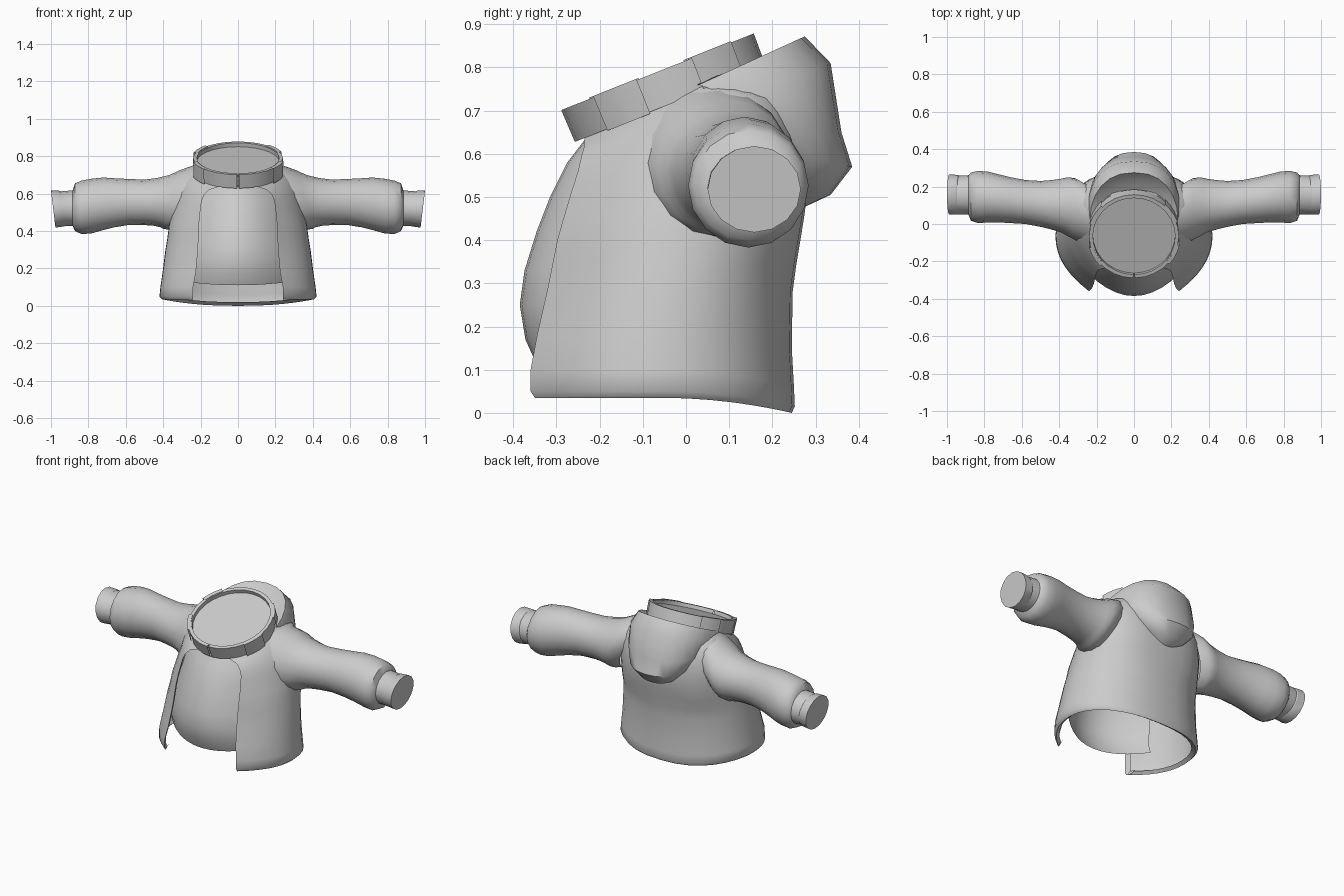
import bpy, bmesh, math
from mathutils import Matrix, Vector

if "Cube" in bpy.data.objects:
    bpy.data.objects.remove(bpy.data.objects["Cube"])

grey = bpy.data.materials.new("soft grey")
grey.diffuse_color = (0.6, 0.6, 0.6, 1)
grey.use_nodes = True
grey.node_tree.nodes["Principled BSDF"].inputs["Base Color"].default_value = grey.diffuse_color


def loft(name, rings, closed=False, cap=False, mirror=False, angle=40, hole=None):
    """Skin a list of equal-length point rings; hole(co) marks points to open up."""
    bm = bmesh.new()
    rows = [[bm.verts.new(p) for p in r] for r in rings]
    n = len(rows[0])
    for a, b in zip(rows, rows[1:]):
        for i in range(n if closed else n - 1):
            j = (i + 1) % n
            bm.faces.new((a[i], a[j], b[j], b[i]))
    if cap:
        bm.faces.new(rows[-1])
    bmesh.ops.recalc_face_normals(bm, faces=bm.faces)
    if hole:
        bmesh.ops.delete(bm, geom=[f for f in bm.faces if all(hole(v.co) for v in f.verts)],
                         context='FACES')
    me = bpy.data.meshes.new(name)
    bm.to_mesh(me)
    bm.free()
    me.materials.append(grey)
    ob = bpy.data.objects.new(name, me)
    bpy.context.collection.objects.link(ob)
    if mirror:
        ob.modifiers.new("mirror", 'MIRROR')
    bpy.ops.object.select_all(action='DESELECT')
    ob.select_set(True)
    bpy.context.view_layer.objects.active = ob
    bpy.ops.object.shade_smooth_by_angle(angle=math.radians(angle))
    return ob


def jacket_ring(w, ys, xf, yf, zf, zs, yb, zb):
    """Half ring: folded front edge, side, then centre back."""
    pts = [(xf + .012, yf + .03, zf)]
    for i in range(8):
        s = 1 - i / 7
        pts.append((xf + (w - xf) * (1 - s ** 2.2), ys + (yf - ys) * s,
                    zs + (zf - zs) * s ** 1.3))
    square = .85 if zs < .4 else .7
    for i in range(1, 9):
        a = math.pi / 2 * i / 8
        pts.append((w * max(math.cos(a), 0) ** square, ys + (yb - ys) * math.sin(a),
                    zs + (zb - zs) * math.sin(a) ** 2))
    pts[-1] = (0, yb, zb)
    return pts


# Open jacket body: half width, side y, front edge x/y/z, side z, back y/z
levels = [
    (.385, -.06, .245, -.325, .05, .05, .215, .02),
    (.405, -.06, .24, -.35, .035, .035, .245, .0),
    (.42, -.06, .24, -.36, .05, .05, .252, .015),
    (.415, -.06, .24, -.36, .10, .10, .25, .06),
    (.403, -.05, .225, -.345, .18, .18, .245, .15),
    (.388, -.03, .215, -.32, .29, .30, .247, .28),
    (.378, -.01, .212, -.309, .345, .36, .255, .34),
    (.37, .0, .21, -.298, .40, .42, .265, .40),
    (.362, .025, .208, -.287, .44, .47, .273, .45),
    (.355, .05, .205, -.275, .48, .52, .28, .50),
    (.342, .07, .20, -.263, .52, .58, .28, .55),
    (.33, .09, .195, -.25, .56, .64, .275, .60),
    (.30, .10, .18, -.242, .595, .70, .265, .65),
    (.265, .10, .155, -.235, .62, .742, .25, .70),
    (.21, .02, .08, -.235, .645, .76, .17, .80),
]


def in_armhole(co):
    return co.x > .2 and ((co.y - .09) / .12) ** 2 + ((co.z - .56) / .11) ** 2 < 1


loft("jacket_body", [jacket_ring(*v) for v in levels], mirror=True, angle=55,
     hole=in_armhole)

# Shirt panel bulging out between the jacket edges: z, centre y, half width, depth
shirt = [(.11, -.345, .29, .14), (.17, -.372, .29, .15), (.25, -.385, .29, .17),
         (.33, -.374, .28, .18), (.42, -.346, .27, .18), (.50, -.315, .26, .18),
         (.58, -.275, .23, .15), (.645, -.225, .19, .13)]
loft("shirt_front", [[(w * t / 6, y + d * (t / 6) ** 2, z + .02 * (t / 6) ** 2)
                      for t in range(-6, 7)] for z, y, w, d in shirt])


def arm_ring(x, zlo, zhi, ylo, yhi, lean=0, n=16):
    """Upright oval around the arm; lean shifts the top outwards."""
    out = []
    for i in range(n):
        a = 2 * math.pi * i / n
        c, s = math.cos(a), math.sin(a)
        out.append((x + lean * s, (ylo + yhi) / 2 + (yhi - ylo) / 2 * c,
                    (zlo + zhi) / 2 + (zhi - zlo) / 2 * s))
    return out


# Sleeves, rooted inside the shoulder: x, low z, high z, low y, high y, lean
sleeve = [(.27, .41, .765, -.10, .215, -.075), (.315, .408, .745, -.085, .245, -.06),
          (.355, .412, .726, -.065, .25, -.045), (.39, .42, .70, -.045, .242, -.025),
          (.44, .428, .684, -.03, .235, -.01), (.50, .432, .675, -.015, .23),
          (.58, .433, .678, .0, .235), (.66, .42, .682, .005, .25),
          (.72, .405, .686, .008, .265), (.78, .388, .68, .008, .28),
          (.835, .383, .67, .005, .284), (.872, .40, .655, .018, .275),
          (.885, .43, .615, .05, .26)]
loft("sleeve", [arm_ring(*v) for v in sleeve], closed=True, mirror=True, angle=50)

# Ribbed cuffs with closed ends
cuff = [(.865, .425, .618, .05, .262, .012), (.935, .428, .612, .052, .258, .012),
        (.94, .425, .615, .05, .262, .012), (.988, .418, .618, .05, .266, .012)]
loft("cuff", [arm_ring(*v) for v in cuff], closed=True, cap=True, mirror=True, angle=30)

# Tilted collar band with a front slit, overlapping tabs and the closed neck
tilt = Matrix.Translation((0, -.066, .79)) @ Matrix.Rotation(math.radians(21.7), 4, 'X')


def collar_ring(r, z, a0, a1, n):
    return [tilt @ Vector((r * math.sin(a0 + (a1 - a0) * i / n),
                           -r * math.cos(a0 + (a1 - a0) * i / n), z)) for i in range(n + 1)]


def band(name, r0, r1, z0, z1, a0, a1, n):
    prof = [(r0, z0), (r1, z0), (r1 + .002, z1), (r0, z1), (r0, z0)]
    loft(name, [collar_ring(r, z, math.radians(a0), math.radians(a1), n)
                for r, z in prof], angle=30)


band("collar_band", .22, .238, -.08, 0, 1, 359, 28)
for k, a in enumerate((50, 110, 225, 285)):
    band("collar_tab_%d" % k, .225, .246, -.084, .003, a, a + 28, 3)
loft("neck_fill", [collar_ring(.224, -.03, 0, 2 * math.pi * 27 / 28, 27),
                   collar_ring(.224, -.022, 0, 2 * math.pi * 27 / 28, 27)],
     closed=True, cap=True, angle=30)

# Hood hanging down the back: end x/y/z, centre back y/z
hood = [(.19, .02, .75, .17, .78), (.21, .02, .76, .235, .82), (.235, .03, .76, .275, .872),
        (.245, .10, .735, .335, .81), (.235, .15, .68, .36, .65), (.19, .20, .60, .385, .57),
        (.12, .24, .53, .335, .505), (.04, .25, .485, .27, .475)]


def hood_ring(x, ye, ze, yb, zb, n=12):
    out = []
    for i in range(n + 1):
        c = math.cos(math.pi * i / n)
        s = math.sin(math.pi * i / n)
        out.append((math.copysign(abs(c) ** .85, c) * x, ye + (yb - ye) * s,
                    ze + (zb - ze) * s))
    return out


loft("hood", [hood_ring(*v) for v in hood], angle=45)
